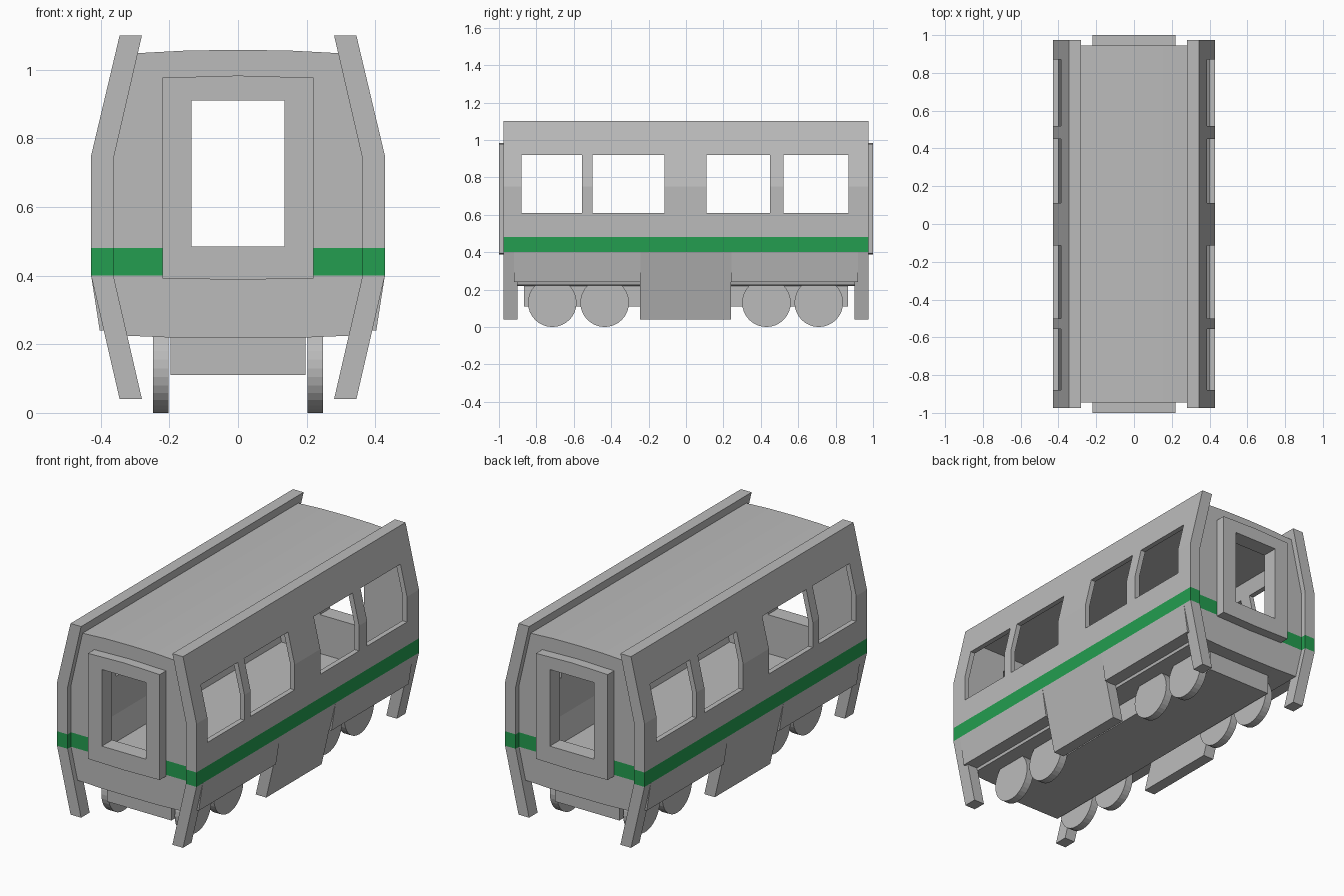
import bpy, bmesh, math
from mathutils import Matrix

if "Cube" in bpy.data.objects:
    bpy.data.objects.remove(bpy.data.objects["Cube"])


def material(name, rgb):
    m = bpy.data.materials.new(name)
    m.diffuse_color = (*rgb, 1)
    m.use_nodes = True
    m.node_tree.nodes["Principled BSDF"].inputs["Base Color"].default_value = m.diffuse_color
    return m


GREY = material("grey metal", (0.5, 0.5, 0.5))
GREEN = material("green stripe", (0.017, 0.34, 0.08))


def finish(bm, name):
    bmesh.ops.recalc_face_normals(bm, faces=bm.faces[:])
    me = bpy.data.meshes.new(name)
    bm.to_mesh(me)
    bm.free()
    me.materials.append(GREY)
    me.materials.append(GREEN)
    ob = bpy.data.objects.new(name, me)
    bpy.context.collection.objects.link(ob)
    return ob


def prism(name, profile, y0, y1):
    """Extrude an x-z profile along y."""
    bm = bmesh.new()
    f = bm.faces.new([bm.verts.new((x, y0, z)) for x, z in profile])
    ext = bmesh.ops.extrude_face_region(bm, geom=[f])["geom"]
    for v in ext:
        if isinstance(v, bmesh.types.BMVert):
            v.co.y = y1
    return finish(bm, name)


def box(name, x0, x1, y0, y1, z0, z1):
    return prism(name, [(x0, z0), (x1, z0), (x1, z1), (x0, z1)], y0, y1)


def mirrored(half):
    return half + [(-x, z) for x, z in reversed(half) if x > 0]


def cut(ob, cutters):
    for c in cutters:
        mod = ob.modifiers.new("cut", 'BOOLEAN')
        mod.operation = 'DIFFERENCE'
        mod.solver = 'EXACT'
        mod.object = c
    bpy.context.view_layer.update()
    dg = bpy.context.evaluated_depsgraph_get()
    me = bpy.data.meshes.new_from_object(ob.evaluated_get(dg))
    ob.modifiers.clear()
    ob.data = me


def stripe(ob, rule):
    """Split the faces at the stripe's edges and colour those that match the rule."""
    bm = bmesh.new()
    bm.from_mesh(ob.data)
    for z in (0.40, 0.48):
        bmesh.ops.bisect_plane(bm, geom=bm.verts[:] + bm.edges[:] + bm.faces[:],
                               plane_co=(0, 0, z), plane_no=(0, 0, 1), dist=1e-5)
    bm.normal_update()
    for f in bm.faces:
        c = f.calc_center_median()
        f.material_index = int(0.401 < c.z < 0.479 and rule(c, f.normal))
    bm.to_mesh(ob.data)
    bm.free()


# Cutters: cabin space, side windows, end windows, skirt openings
cabin = prism("cabin_cutter", mirrored(
    [(0.37, 0.27), (0.40, 0.40), (0.40, 0.75), (0.34, 1.0)]), -0.91, 0.91)
windows = [box("window_cutter", -1, 1, a, b, 0.61, 0.92) for a, b in
           ((-0.88, -0.555), (-0.50, -0.115), (0.11, 0.45), (0.52, 0.87))]
end_window = box("end_window_cutter", -0.135, 0.135, -2, 2, 0.485, 0.91)
skirts = [box("skirt_cutter", -1, 1, a, b, -1, 0.24) for a, b in
          ((-0.90, -0.245), (0.24, 0.90))]

# Side walls with end posts and centre skirt
for s, side in ((1, "right"), (-1, "left")):
    outer = [(0.345, 1.10), (0.428, 0.75), (0.428, 0.40), (0.345, 0.04)]
    inner = [(0.28, 0.04), (0.363, 0.40), (0.363, 0.74), (0.28, 1.10)]
    wall = prism(side + "_side_wall", [(s * x, z) for x, z in outer + inner],
                 -0.975, 0.975)
    cut(wall, [cabin] + windows + skirts)
    stripe(wall, lambda c, n, s=s: n.x * s > 0.5 or abs(c.y) > 0.92)

    # Flared skirts over the wheels
    for t, end in ((-1, "front"), (1, "back")):
        flare = [(0.428, 0.40), (0.403, 0.24), (0.37, 0.24), (0.40, 0.40)]
        prism(f"{end}_{side}_skirt", [(s * x, z) for x, z in flare],
              t * 0.243, t * 0.92)

# Hollow body: roof, floor and end walls
body = prism("body", mirrored(
    [(0, 0.218), (0.18, 0.219), (0.325, 0.225), (0.37, 0.40), (0.37, 0.74),
     (0.30, 1.048), (0.15, 1.056), (0, 1.058)]), -0.945, 0.945)
cut(body, [cabin, end_window])
stripe(body, lambda c, n: abs(c.y) > 0.94)

# End door frames
for t, end in ((-1, "front"), (1, "back")):
    frame = prism(end + "_door_frame", mirrored(
        [(0, 0.388), (0.22, 0.392), (0.22, 0.977), (0, 0.983)]), t * 0.92, t * 1.0)
    cut(frame, [end_window])

# Underframe
box("underframe", -0.197, 0.197, -0.865, 0.865, 0.11, 0.25)

# Wheels
for s, side in ((1, "right"), (-1, "left")):
    for i, y in enumerate((-0.715, -0.435, 0.43, 0.71)):
        bm = bmesh.new()
        bmesh.ops.create_cone(
            bm, cap_ends=True, segments=32, radius1=0.13, radius2=0.13, depth=0.044,
            matrix=Matrix.Translation((s * 0.225, y, 0.13)) @
            Matrix.Rotation(math.pi / 2, 4, 'Y'))
        finish(bm, f"{side}_wheel_{i + 1}")

# Remove the helpers
for c in [cabin, end_window] + windows + skirts:
    bpy.data.objects.remove(c)
